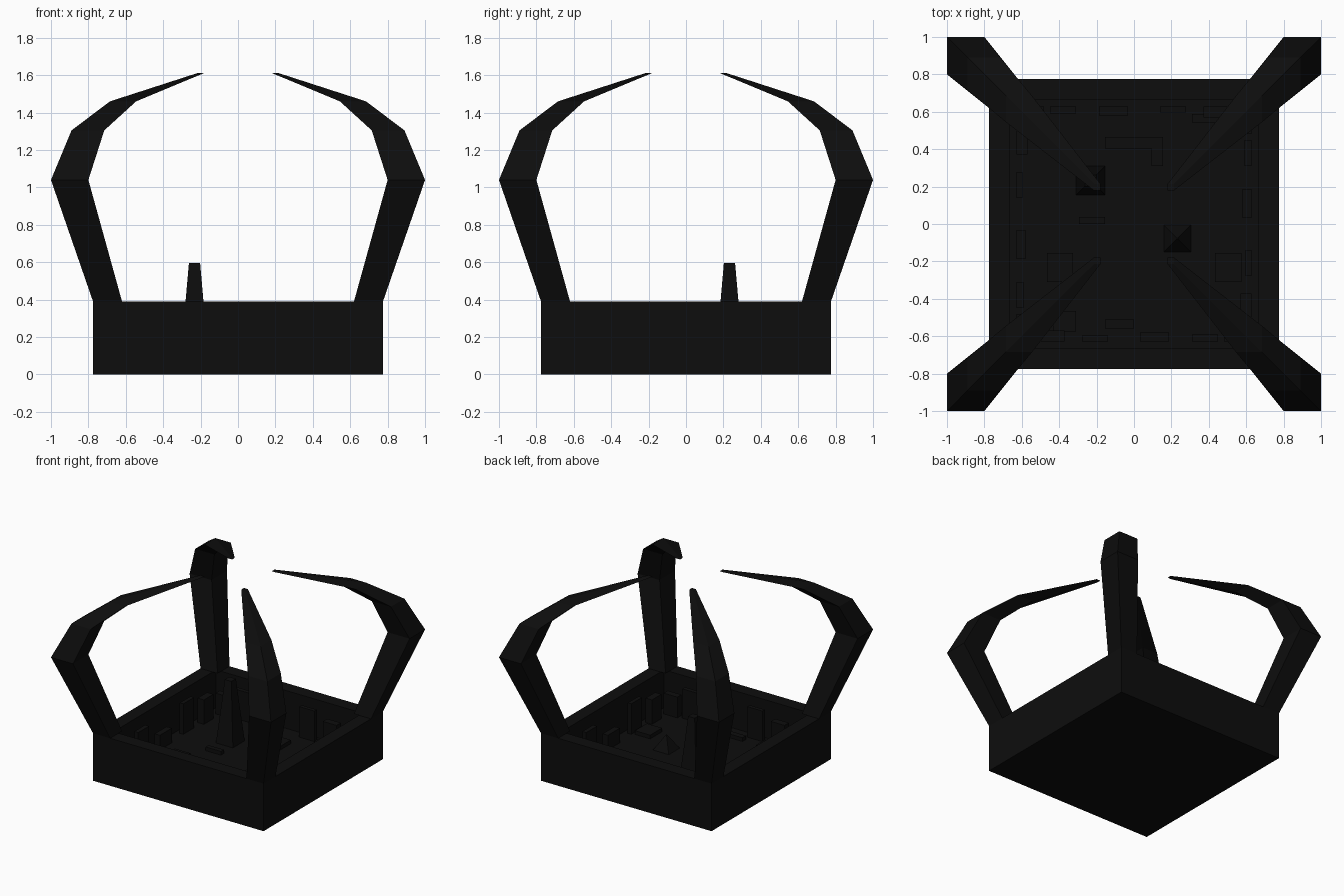
import bpy, bmesh

if "Cube" in bpy.data.objects:
    bpy.data.objects.remove(bpy.data.objects["Cube"])

U = 0.155            # grid unit of the tray
FLOOR = 0.08
RIM = 0.39

black = bpy.data.materials.new("black_stone")
black.diffuse_color = (0.004, 0.004, 0.004, 1)
black.use_nodes = True
black.node_tree.nodes["Principled BSDF"].inputs["Base Color"].default_value = black.diffuse_color


def finish(name, bm):
    bmesh.ops.recalc_face_normals(bm, faces=bm.faces)
    me = bpy.data.meshes.new(name)
    bm.to_mesh(me)
    bm.free()
    me.materials.append(black)
    ob = bpy.data.objects.new(name, me)
    bpy.context.collection.objects.link(ob)
    return ob


def loft(bm, rings):
    """Join rectangular rings (x0, x1, y0, y1, z) into a capped solid."""
    loops = [[bm.verts.new(p) for p in ((x0, y0, z), (x1, y0, z), (x1, y1, z), (x0, y1, z))]
             for x0, x1, y0, y1, z in rings]
    for a, b in zip(loops, loops[1:]):
        for i in range(4):
            j = (i + 1) % 4
            bm.faces.new((a[i], a[j], b[j], b[i]))
    bm.faces.new(loops[0][::-1])
    bm.faces.new(loops[-1])


def block(bm, x0, x1, y0, y1, top):
    loft(bm, [(x0, x1, y0, y1, FLOOR - 0.01), (x0, x1, y0, y1, top)])


# Square tray: box with its top inset and sunk to the floor
bm = bmesh.new()
loft(bm, [(-5 * U, 5 * U, -5 * U, 5 * U, 0), (-5 * U, 5 * U, -5 * U, 5 * U, RIM)])
bmesh.ops.recalc_face_normals(bm, faces=bm.faces)
top = max(bm.faces, key=lambda f: f.calc_center_median().z)
bmesh.ops.inset_region(bm, faces=[top], thickness=U)
new = bmesh.ops.extrude_discrete_faces(bm, faces=[top])["faces"]
bmesh.ops.translate(bm, verts=new[0].verts, vec=(0, 0, FLOOR - RIM))
finish("tray", bm)

# Four curved claws on the corners: inner edge, outer edge, height
claw = [(0.62, 0.775, RIM), (0.80, 1.0, 1.04), (0.715, 0.89, 1.305),
        (0.545, 0.685, 1.46), (0.18, 0.215, 1.612)]
bm = bmesh.new()
loft(bm, [(a, b, a, b, z) for a, b, z in claw])
ob = finish("corner_claws", bm)
mod = ob.modifiers.new("mirror", 'MIRROR')
mod.use_axis = (True, True, False)
mod.use_mirror_merge = False

# Tapered tower standing off centre
bm = bmesh.new()
c = 1.5 * U
loft(bm, [(-c - h, -c + h, c - h, c + h, z)
          for h, z in ((0.078, FLOOR - 0.01), (0.048, RIM), (0.03, 0.595))])
finish("tower", bm)

# Low pyramid on the floor
bm = bmesh.new()
loft(bm, [(U, 2 * U, -U, 0, FLOOR - 0.01), (1.49 * U, 1.51 * U, -0.51 * U, -0.49 * U, 0.2)])
finish("pyramid", bm)

# Stepped buttresses along the inner walls
bm = bmesh.new()
steps = [(-3.9, -3.1, 0.30, 0.25), (-2.9, -2.0, 0.18, 0.32), (-1.2, -0.2, 0.26, 0.20),
         (0.9, 1.8, 0.16, 0.33), (2.4, 3.2, 0.32, 0.28)]
for a, b, d, h in steps:
    a, b, d = a * U, b * U, d * U
    w = 4.05 * U
    block(bm, a, b, 4 * U - d, w, h)
    block(bm, -b, -a, -w, -4 * U + d, h)
    block(bm, -w, -4 * U + d, a, b, h)
    block(bm, 4 * U - d, w, -b, -a, h)
finish("wall_buttresses", bm)

# Low slabs scattered on the floor
bm = bmesh.new()
slabs = [(-1, 1, 2.6, 3.0), (0.6, 1, 2, 2.6), (2, 3, 3.5, 3.8), (-1.9, -1, 0, 0.25),
         (-3, -2.1, -2, -1), (2.8, 3.7, -2, -1), (-2.8, -2, -3.7, -3), (-1, 0, -3.6, -3.3)]
for x0, x1, y0, y1 in slabs:
    block(bm, x0 * U, x1 * U, y0 * U, y1 * U, FLOOR + 0.03)
finish("floor_slabs", bm)
